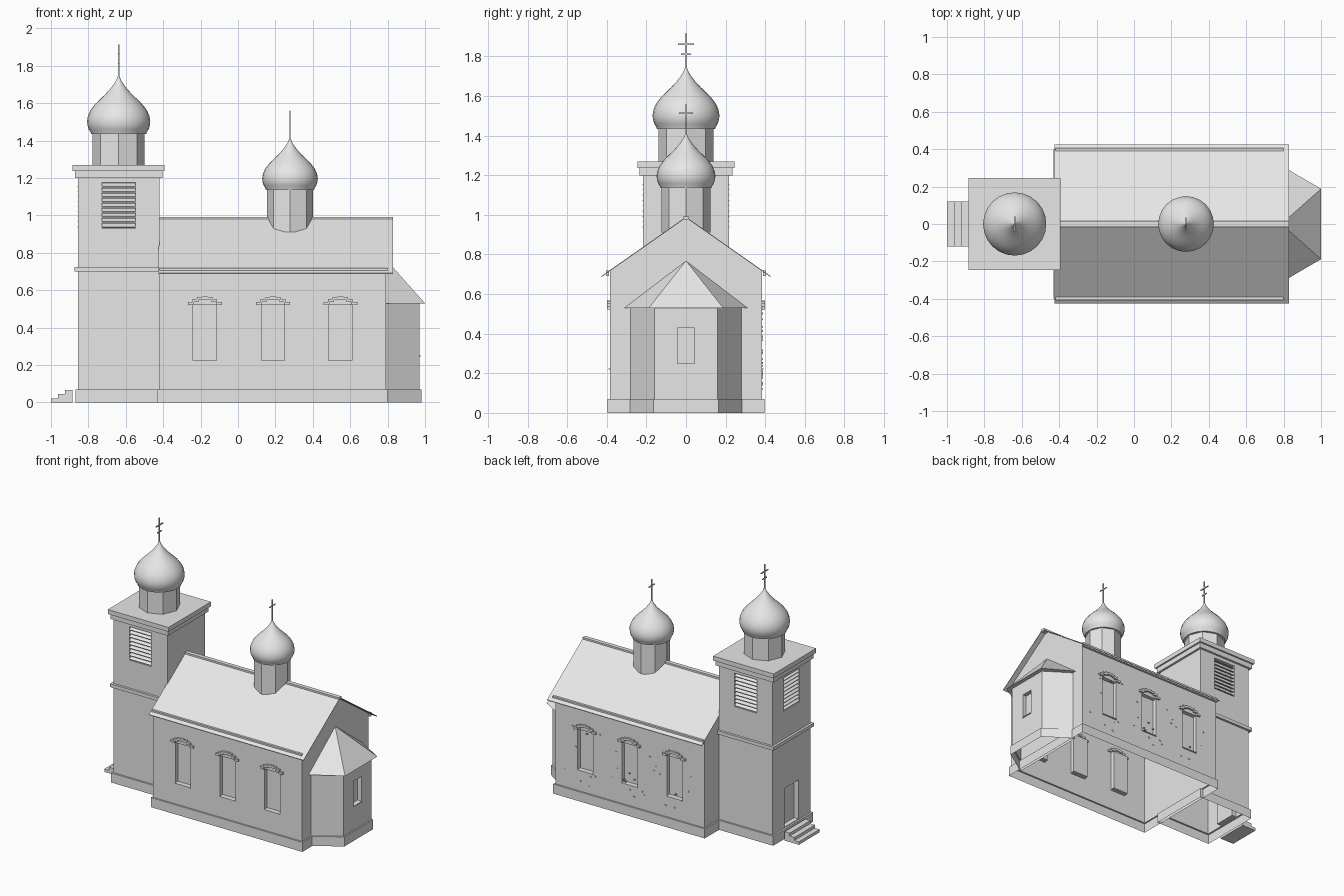
import bpy, bmesh, math, random
from mathutils import Matrix, Vector

if "Cube" in bpy.data.objects:
    bpy.data.objects.remove(bpy.data.objects["Cube"], do_unlink=True)

plaster = bpy.data.materials.new("pale_grey")
plaster.use_nodes = True
GREY = (0.8, 0.8, 0.8, 1)
plaster.diffuse_color = GREY
plaster.node_tree.nodes["Principled BSDF"].inputs["Base Color"].default_value = GREY


def finish(name, bm, smooth=False):
    bmesh.ops.recalc_face_normals(bm, faces=bm.faces)
    mesh = bpy.data.meshes.new(name)
    bm.to_mesh(mesh)
    bm.free()
    mesh.materials.append(plaster)
    ob = bpy.data.objects.new(name, mesh)
    bpy.context.collection.objects.link(ob)
    if smooth:
        bpy.ops.object.select_all(action='DESELECT')
        ob.select_set(True)
        bpy.context.view_layer.objects.active = ob
        bpy.ops.object.shade_smooth_by_angle(angle=math.radians(32))
    return ob


def loft(name, sections, smooth=False):
    """Closed skin through a stack of equal-length outlines."""
    bm = bmesh.new()
    rings = [[bm.verts.new(p) for p in s] for s in sections]
    n = len(rings[0])
    for a, b in zip(rings, rings[1:]):
        for i in range(n):
            j = (i + 1) % n
            bm.faces.new((a[i], a[j], b[j], b[i]))
    bm.faces.new(rings[0][::-1])
    bm.faces.new(rings[-1])
    bmesh.ops.remove_doubles(bm, verts=bm.verts, dist=1e-5)
    return finish(name, bm, smooth)


def boxes(name, parts):
    """One object from (matrix, centre, size, tilt about local x) boxes."""
    bm = bmesh.new()
    for frame, centre, size, tilt in parts:
        m = (frame @ Matrix.Translation(centre) @ Matrix.Rotation(tilt, 4, 'X')
             @ Matrix.Diagonal((*size, 1)))
        bmesh.ops.create_cube(bm, size=1, matrix=m)
    return finish(name, bm)


def rect(x0, x1, hy, z):
    return [(x0, -hy, z), (x1, -hy, z), (x1, hy, z), (x0, hy, z)]


def ring(cx, r, z, n):
    return [(cx + r * math.cos(2 * math.pi * i / n), r * math.sin(2 * math.pi * i / n), z)
            for i in range(n)]


def wall_frame(x, y, turn):
    """Local frame on a wall: -y points out of the wall."""
    return Matrix.Translation((x, y, 0)) @ Matrix.Rotation(math.radians(turn), 4, 'Z')


def carve(ob, openings, depth):
    """Sink rectangular recesses (frame, z0, z1, width), then open the underside."""
    cutter = boxes(ob.name + "_cutter",
                   [(f, (0, 0, (a + b) / 2), (w, 2 * depth, b - a), 0) for f, a, b, w in openings])
    cutter.hide_render = True
    mod = ob.modifiers.new("recesses", 'BOOLEAN')
    mod.operation, mod.solver, mod.object = 'DIFFERENCE', 'EXACT', cutter
    bpy.context.view_layer.update()
    mesh = bpy.data.meshes.new_from_object(ob.evaluated_get(bpy.context.evaluated_depsgraph_get()))
    ob.modifiers.clear()
    ob.data = mesh
    bpy.data.objects.remove(cutter, do_unlink=True)
    bm = bmesh.new()
    bm.from_mesh(mesh)
    base = [f for f in bm.faces if all(v.co.z < 1e-4 for v in f.verts)]
    bmesh.ops.delete(bm, geom=base, context='FACES')
    bm.to_mesh(mesh)
    bm.free()


HOME = Matrix.Identity(4)
TX, TH = -0.638, 0.218          # tower centre and half width
NX0, NX1, NY = -0.42, 0.79, 0.385  # nave extents
RIDGE, PITCH = 0.985, 0.7

# Bell tower with plinth, string course and stepped cornice
tower_profile = [(.013, 0), (.013, .07), (0, .07), (0, .7), (.017, .7), (.017, .725), (0, .725),
                 (0, 1.2), (.016, 1.2), (.016, 1.237), (.028, 1.237), (.028, 1.27)]
tower = loft("bell_tower", [rect(TX - TH - o, TX + TH + o, TH + o, z) for o, z in tower_profile])
belfry = [wall_frame(TX, -TH, 0), wall_frame(TX, TH, 180), wall_frame(TX - TH, 0, -90)]
door = wall_frame(TX - TH, 0, -90)
carve(tower, [(f, .93, 1.175, .18) for f in belfry] + [(door, .075, .36, .16)], .035)

# Sloping louvre slats in the belfry openings
boxes("belfry_louvres", [(f, (0, .014, .945 + i * .027), (.18, .034, .006), math.radians(30))
                         for f in belfry for i in range(9)])

# Entrance steps
boxes("entrance_steps", [(HOME, ((x - .885) / 2, 0, z), (-.885 - x, .24, .022), 0)
                         for x, z in ((-1, .011), (-.963, .033), (-.925, .055))])

# Nave with plinth and gables
nave = loft("nave", [rect(NX0 - .01, NX1 + .01, NY + .012, 0), rect(NX0 - .01, NX1 + .01, NY + .012, .07),
                     rect(NX0, NX1, NY, .07), rect(NX0, NX1, NY, RIDGE - PITCH * NY),
                     rect(NX0, NX1, 0, RIDGE)])
windows = [wall_frame(x, s * NY, 0 if s < 0 else 180)
           for s in (-1, 1) for x in (-.177, .187, .547)]
carve(nave, [(f, .225, .52, .125) for f in windows], .03)

# Stepped brick brows and sills
boxes("window_brows", [(f, (k * .025, -.003, .559 - .0033 * k * k), (.032, .022, .016), 0)
                       for f in windows for k in range(-3, 4)])
boxes("window_sills", [(f, (0, 0, .222), (.125, .014, .006), 0) for f in windows])

# Loose brick chips on the rear wall
random.seed(4)
boxes("wall_chips", [(HOME, (random.uniform(-.36, .72), NY, random.uniform(.1, .6)),
                      (.012, .008, .008), 0) for _ in range(32)])


# Nave roof, ridge cap and eave rails
def roof_section(x):
    e, t = .426, .005
    low = RIDGE - PITCH * e
    return [(x, -e, low), (x, 0, RIDGE), (x, e, low),
            (x, e, low + t), (x, 0, RIDGE + t), (x, -e, low + t)]


loft("nave_roof", [roof_section(-.425), roof_section(.83)])
boxes("ridge_cap", [(HOME, (.202, 0, .983), (1.255, .03, .018), 0)])
boxes("eave_rails", [(HOME, (.19, s * .397, .705), (1.22, .016, .026), 0) for s in (-1, 1)])


# Apse and its hipped roof
def apse_outline(o, z):
    return [(.78, -.28 - o, z), (.79, -.28 - o, z), (.97 + o, -.16 - o / 2, z),
            (.97 + o, .16 + o / 2, z), (.79, .28 + o, z), (.78, .28 + o, z)]


apse = loft("apse", [apse_outline(o, z) for o, z in ((.01, 0), (.01, .07), (0, .07), (0, .53))])
apse_window = wall_frame(.97, 0, 90)
carve(apse, [(apse_window, .25, .43, .088)], .03)
boxes("apse_sill", [(apse_window, (0, 0, .247), (.088, .012, .006), 0)])
eave = [(.788, -.312, .53), (1, -.188, .53), (1, .188, .53), (.788, .312, .53)]
loft("apse_roof", [eave, [(.788, 0, .768)] * 4])

# Drums, onion domes and crosses
onion = [(.138, -.006), (.147, -.006), (.149, .003), (.160, .02), (.167, .042), (.169, .065),
         (.164, .092), (.151, .122), (.130, .15), (.103, .178), (.075, .204), (.049, .232),
         (.027, .26), (.012, .284), (.004, .305)]


def cupola(label, x, base, z0, drum_r, scale, bars):
    loft(label + "_drum", [ring(x, drum_r, base, 8), ring(x, drum_r, z0, 8)])
    loft(label + "_dome", [ring(x, r * scale, z0 + z * scale, 24) for r, z in onion], True)
    parts = [((0, 0, .385), (.008, .008, .18))] + [((0, 0, z), (.007, 2 * w, .007)) for z, w in bars]
    place = Matrix.Translation((x, 0, z0)) @ Matrix.Scale(scale, 4)
    boxes(label + "_cross", [(place, c, s, 0) for c, s in parts])


cupola("tower", TX, 1.26, 1.44, .139, 1, [(.422, .04), (.372, .025)])
cupola("nave", .278, .912, 1.142, .123, .88, [(.422, .04)])
